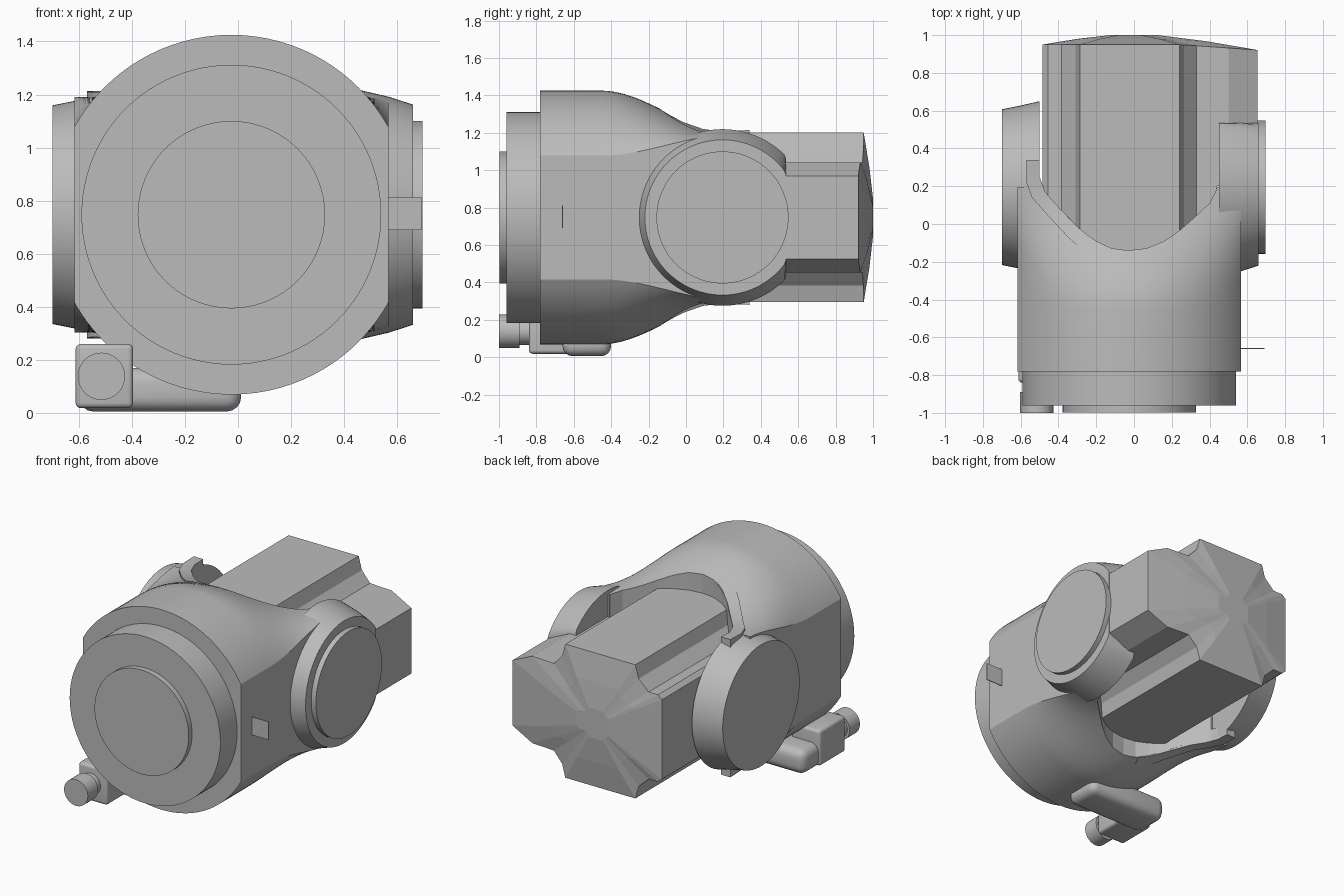
import bpy, bmesh, math
from mathutils import Vector

if "Cube" in bpy.data.objects:
    bpy.data.objects.remove(bpy.data.objects["Cube"])

grey = bpy.data.materials.new("housing_grey")
grey.use_nodes = True
grey.diffuse_color = (0.5, 0.5, 0.5, 1)
grey.node_tree.nodes["Principled BSDF"].inputs["Base Color"].default_value = (0.5, 0.5, 0.5, 1)

CX, CZ = -0.025, 0.747      # main axis
PIVOT = 0.195               # y of the side pivot
HALF = 0.592                # half width between the side flats


def loft(name, rings, smooth=True):
    """Skin a list of equal-length point rings and cap both ends."""
    bm = bmesh.new()
    rows = [[bm.verts.new(p) for p in ring] for ring in rings]
    n = len(rows[0])
    for a, b in zip(rows, rows[1:]):
        for i in range(n):
            j = (i + 1) % n
            bm.faces.new((a[i], a[j], b[j], b[i]))
    bm.faces.new(rows[0])
    bm.faces.new(rows[-1])
    bmesh.ops.recalc_face_normals(bm, faces=bm.faces)
    mesh = bpy.data.meshes.new(name)
    bm.to_mesh(mesh)
    bm.free()
    mesh.materials.append(grey)
    ob = bpy.data.objects.new(name, mesh)
    bpy.context.collection.objects.link(ob)
    if smooth:
        shade(ob)
    return ob


def activate(ob):
    bpy.ops.object.select_all(action='DESELECT')
    ob.select_set(True)
    bpy.context.view_layer.objects.active = ob


def shade(ob):
    activate(ob)
    bpy.ops.object.shade_smooth_by_angle(angle=math.radians(28))


def lathe(name, profile, axis, a, b, segs=72, y_max=9):
    """Turn (position, radius) pairs about the x or y axis."""
    rings = []
    for pos, r in profile:
        ring = []
        for i in range(segs):
            t = math.tau * i / segs
            u, z = a + r * math.cos(t), b + r * math.sin(t)
            ring.append((pos, min(u, y_max), z) if axis == 'x' else (u, pos, z))
        rings.append(ring)
    return loft(name, rings)


def block(name, lo, hi, bevel=0.0, segments=4):
    (x0, y0, z0), (x1, y1, z1) = lo, hi
    ob = loft(name, [[(x0, y, z0), (x1, y, z0), (x1, y, z1), (x0, y, z1)] for y in (y0, y1)], False)
    if bevel:
        mod = ob.modifiers.new("rounding", 'BEVEL')
        mod.width, mod.segments = bevel, segments
        activate(ob)
        bpy.ops.object.modifier_apply(modifier=mod.name)
        shade(ob)
    return ob


def body_height(dx, y):
    """Half height of the housing: a round drum easing into the flat yoke arms."""
    t = min(max((y + 0.45) / 0.7, 0), 1)
    s = t * t * (3 - 2 * t)
    dx = min(abs(dx), HALF)
    return (1 - s) * math.sqrt(0.678 ** 2 - dx * dx) + s * 0.445


# Main housing with the yoke slot cut through it
spread = [HALF * math.sin(math.pi / 2 * (k / 20 - 1)) for k in range(41)]
rows = [-0.78] + [-0.45 + (PIVOT + 0.45) * k / 18 for k in range(19)]
rings = []
for y in rows:
    top = [(CX + d, y, CZ + body_height(d, y)) for d in spread]
    low = [(CX + d, y, CZ - body_height(d, y)) for d in reversed(spread)]
    rings.append(top + low)
housing = loft("yoke_housing", rings)

slot = [(0.45, 0.8), (0.45, 0.27), (0.435, 0.18), (0.4, 0.11), (0.32, 0.035), (0.24, -0.035),
        (0.16, -0.09), (0.07, -0.128), (-0.03, -0.14), (-0.12, -0.128), (-0.2, -0.09),
        (-0.28, -0.035), (-0.38, 0.07), (-0.45, 0.14), (-0.49, 0.2), (-0.5, 0.27), (-0.5, 0.8)]
cutter = loft("slot_cutter", [[(x, y, z) for x, y in slot] for z in (-0.5, 2)], False)
cutter.hide_render = True
cut = housing.modifiers.new("slot", 'BOOLEAN')
cut.operation, cut.solver, cut.object = 'DIFFERENCE', 'EXACT', cutter
activate(housing)
bpy.ops.object.modifier_apply(modifier=cut.name)
bpy.data.objects.remove(cutter)
shade(housing)

# Front discs
lathe("front_step", [(-0.96, 0.565), (-0.7, 0.565)], 'y', CX, CZ, 96)
lathe("front_cap", [(-0.997, 0.353), (-0.9, 0.353)], 'y', CX, CZ, 96)

# Side pivots
lathe("pivot_ring", [(0.45, 0.472), (0.567, 0.445), (0.66, 0.415)], 'x', PIVOT, CZ, 96, 0.535)
lathe("pivot_cap", [(0.6, 0.353), (0.695, 0.353)], 'x', PIVOT, CZ, 96)
lathe("opposite_pivot", [(-0.7, 0.412), (-0.61, 0.43), (-0.5, 0.455)], 'x', PIVOT, CZ, 96)

# Inner arm: stepped section, mirrored top to bottom, with a shallow domed end
half = [(-0.485, 0.27), (-0.455, 0.295), (-0.385, 0.295), (-0.31, 0.365), (-0.285, 0.453),
        (0.24, 0.453), (0.265, 0.365), (0.33, 0.295), (0.5, 0.295), (0.655, 0.222)]
section = half + [(x, -h) for x, h in reversed(half)]


def arm_ring(y, scale=1.0, skew=0.0):
    return [(CX + (x - CX) * scale, y - skew * max(0, x - 0.24), CZ + h * scale) for x, h in section]


loft("inner_arm", [arm_ring(0.2), arm_ring(0.95, 1, 0.07), arm_ring(0.98, 0.6, 0.03),
                   arm_ring(1.0, 0.22)], False)
loft("inner_arm_root", [[(min(max(x, -0.48), 0.44), y, CZ + h) for x, h in section]
                        for y in (-0.2, 0.25)], False)

# Raised lip along one side of the slot, above and below
inner = [(-0.5, 0.34), (-0.5, 0.25), (-0.47, 0.17), (-0.4, 0.09), (-0.3, -0.015), (-0.22, -0.08), (-0.14, -0.125)]
outer = [(-0.57, 0.34), (-0.57, 0.22), (-0.54, 0.14), (-0.46, 0.05), (-0.35, -0.07), (-0.26, -0.15), (-0.16, -0.19)]
for side, name in ((1, "upper_lip"), (-1, "lower_lip")):
    rings = []
    for k, (p, q) in enumerate(zip(inner, outer)):
        lift = 0.02 * (1 - k / 6) + 0.002
        ring = []
        for (x, y), drop in ((p, 0), (q, 0), (q, 0.09), (p, 0.09)):
            h = body_height(x - CX, y) + lift - drop
            ring.append((x, y, CZ + side * h))
        rings.append(ring)
    loft(name, rings)

# Thin side tab
block("side_tab", (0.55, -0.662, 0.69), (0.692, -0.657, 0.812))

# Lower bracket with its knob
block("bracket_bar", (-0.6, -0.66, 0.005), (0.012, -0.4, 0.17), 0.055)
block("bracket_block", (-0.612, -0.84, 0.018), (-0.395, -0.56, 0.26), 0.02)
lathe("knob_neck", [(-0.91, 0.072), (-0.82, 0.072)], 'y', -0.515, 0.138, 40)
lathe("knob", [(-1.0, 0.089), (-0.89, 0.089)], 'y', -0.515, 0.138, 40)
